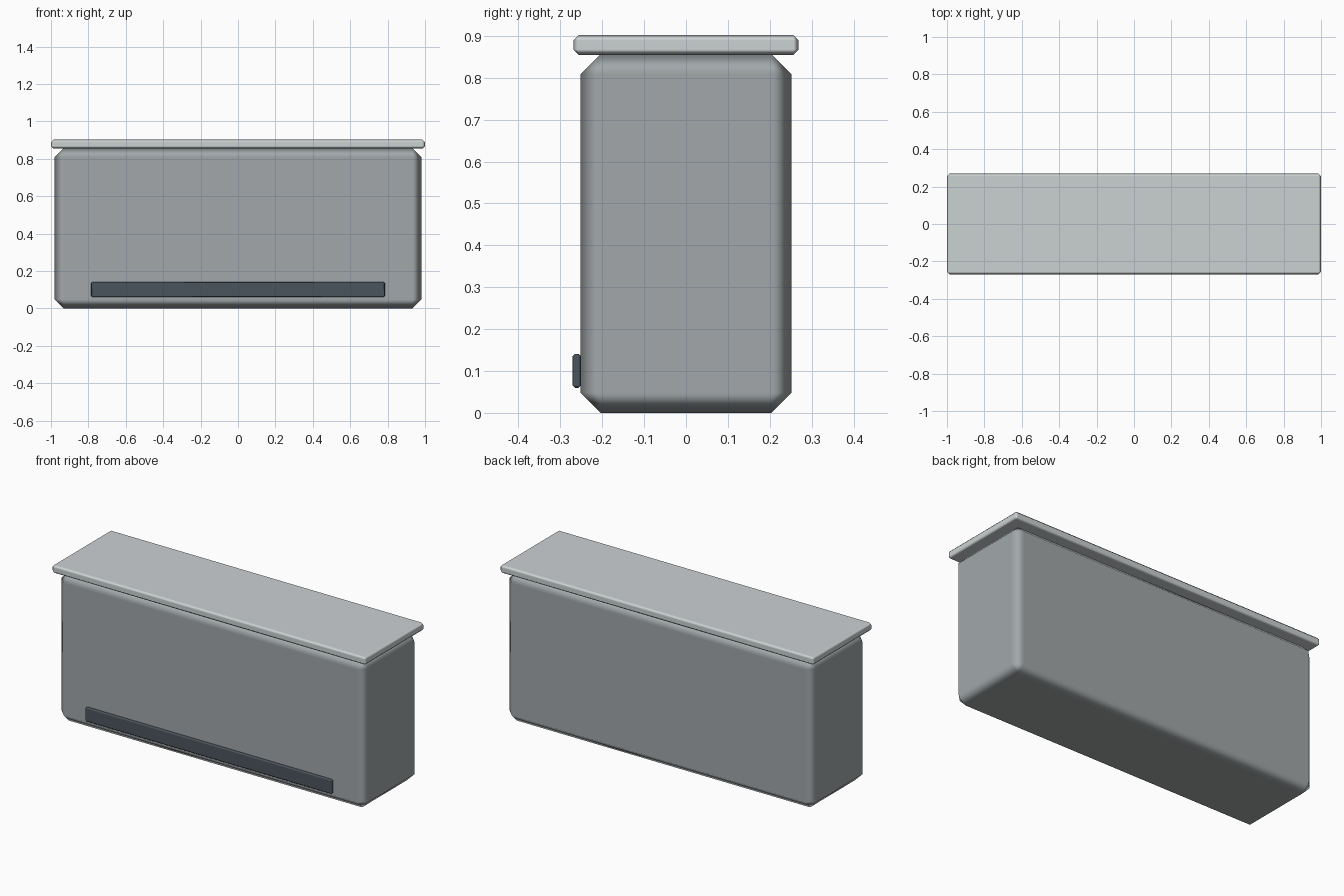
import bpy

if "Cube" in bpy.data.objects:
    bpy.data.objects.remove(bpy.data.objects["Cube"])


def material(name, rgb):
    m = bpy.data.materials.new(name)
    m.diffuse_color = (*rgb, 1)
    m.use_nodes = True
    m.node_tree.nodes["Principled BSDF"].inputs["Base Color"].default_value = m.diffuse_color
    return m


def chamfered_box(name, lo, hi, bevel, mat):
    """Box between two corners with a single smooth-shaded chamfer."""
    bpy.ops.mesh.primitive_cube_add(size=1, location=[(a + b) / 2 for a, b in zip(lo, hi)])
    ob = bpy.context.object
    ob.name = name
    ob.scale = [b - a for a, b in zip(lo, hi)]
    bpy.ops.object.transform_apply(location=False, rotation=False, scale=True)
    ob.data.materials.append(mat)
    bpy.ops.object.shade_smooth()
    mod = ob.modifiers.new("chamfer", 'BEVEL')
    mod.width = bevel
    mod.segments = 1
    mod.harden_normals = True
    return ob


body_grey = material("body_grey", (0.36, 0.39, 0.40))
lid_grey = material("lid_grey", (0.60, 0.64, 0.65))
vent_dark = material("vent_dark", (0.07, 0.09, 0.11))

# Main casing
chamfered_box("body", (-0.98, -0.252, 0), (0.98, 0.252, 0.857), 0.048, body_grey)
# Overhanging top slab
chamfered_box("top_slab", (-1, -0.269, 0.855), (1, 0.269, 0.902), 0.013, lid_grey)
# Low strip on the front
chamfered_box("front_strip", (-0.785, -0.271, 0.06), (0.785, -0.251, 0.141), 0.006, vent_dark)
